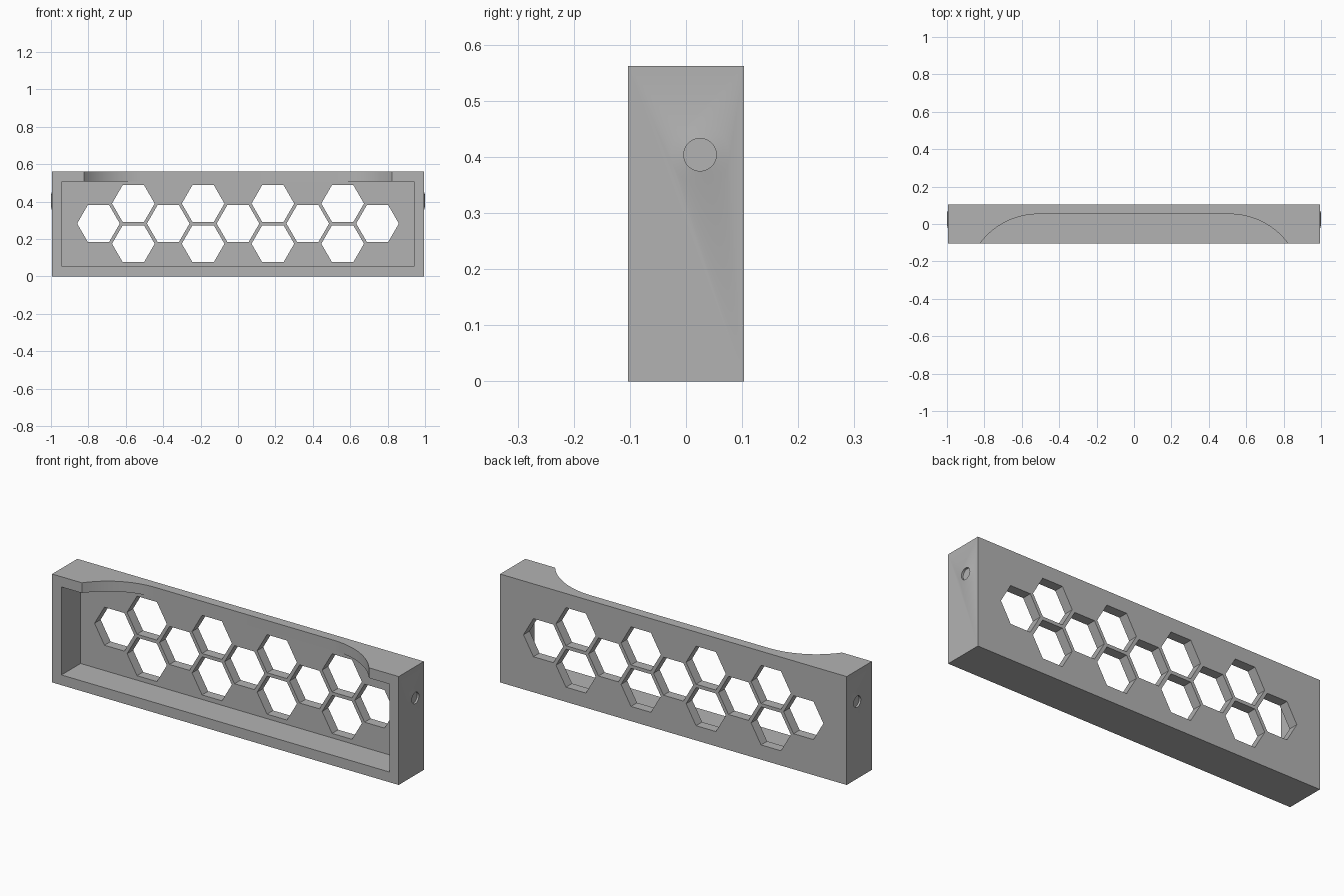
import bpy, bmesh, math
from mathutils import Matrix, Vector

if "Cube" in bpy.data.objects:
    bpy.data.objects.remove(bpy.data.objects["Cube"])

HX, HY, H = 0.994, 0.103, 0.562      # body half width, half depth, height
WALL = 0.053                         # frame and back wall thickness
BACK = HY - 0.05                     # front of the back wall

grey = bpy.data.materials.new("light grey")
grey.diffuse_color = (0.45, 0.45, 0.45, 1)
grey.use_nodes = True
grey.node_tree.nodes["Principled BSDF"].inputs["Base Color"].default_value = grey.diffuse_color


def prism(name, points, direction):
    """Extrude a closed outline along a direction."""
    bm = bmesh.new()
    face = bm.faces.new([bm.verts.new(p) for p in points])
    ext = bmesh.ops.extrude_face_region(bm, geom=[face])
    bmesh.ops.translate(bm, vec=Vector(direction),
                        verts=[v for v in ext["geom"] if isinstance(v, bmesh.types.BMVert)])
    bmesh.ops.recalc_face_normals(bm, faces=bm.faces)
    return finish(name, bm)


def finish(name, bm):
    mesh = bpy.data.meshes.new(name)
    bm.to_mesh(mesh)
    bm.free()
    mesh.materials.append(grey)
    ob = bpy.data.objects.new(name, mesh)
    bpy.context.collection.objects.link(ob)
    return ob


def cone(name, r1, r2, depth, side, x):
    """Cone section pointing outwards along x, its middle at distance x."""
    bm = bmesh.new()
    mat = Matrix.Translation((side * x, 0.025, 0.404)) @ Matrix.Rotation(side * math.pi / 2, 4, 'Y')
    bmesh.ops.create_cone(bm, cap_ends=True, segments=48, radius1=r1, radius2=r2,
                          depth=depth, matrix=mat)
    return finish(name, bm)


def combine(target, tool, operation):
    mod = target.modifiers.new("cut", 'BOOLEAN')
    mod.object, mod.operation, mod.solver = tool, operation, 'EXACT'
    bpy.context.view_layer.objects.active = target
    bpy.ops.object.modifier_apply(modifier=mod.name)
    bpy.data.objects.remove(tool)


def rect(x, z0, z1, y):
    return [(-x, y, z0), (x, y, z0), (x, y, z1), (-x, y, z1)]


# Solid block, then the open front recess
body = prism("holder_body", rect(HX, 0, H, -HY), (0, 2 * HY, 0))
combine(body, prism("recess", rect(0.94, WALL, H - WALL, -HY - 0.1),
                    (0, HY + 0.1 + BACK, 0)), 'DIFFERENCE')

# Top notch: flat against the back wall with a rounded sweep at both ends
cx, end = 0.51, 0.823
depth = BACK + HY
R = ((end - cx) ** 2 + depth ** 2) / (2 * depth)
sweep = math.asin((end - cx) / R)
arc = [(cx + R * math.sin(sweep * i / 16), BACK - R + R * math.cos(sweep * i / 16))
       for i in range(17)]
arc.append((end, -HY - 0.1))
outline = arc + [(-x, y) for x, y in reversed(arc)]
combine(body, prism("notch", [(x, y, H - WALL - 0.01) for x, y in outline],
                    (0, 0, 0.2)), 'DIFFERENCE')

# Honeycomb openings through the back wall
cells = [(i * 0.373, 0.283) for i in range(-2, 3)]
cells += [((i - 1.5) * 0.373, z) for i in range(4) for z in (0.39, 0.175)]
for x, z in cells:
    hexagon = [(x + 0.114 * math.cos(k * math.pi / 3), BACK - 0.03,
                z + 0.114 * math.sin(k * math.pi / 3)) for k in range(6)]
    combine(body, prism("cell", hexagon, (0, 0.15, 0)), 'DIFFERENCE')

# Low round bosses with a shallow dimple on both ends
for side in (1, -1):
    combine(body, cone("boss", 0.0665, 0.030, 0.010, side, 0.995), 'UNION')
    combine(body, cone("dimple", 0.029, 0.029, 0.02, side, 1.0), 'DIFFERENCE')

bpy.ops.object.select_all(action='DESELECT')
body.select_set(True)
bpy.context.view_layer.objects.active = body
bpy.ops.object.shade_smooth_by_angle(angle=math.radians(30))
